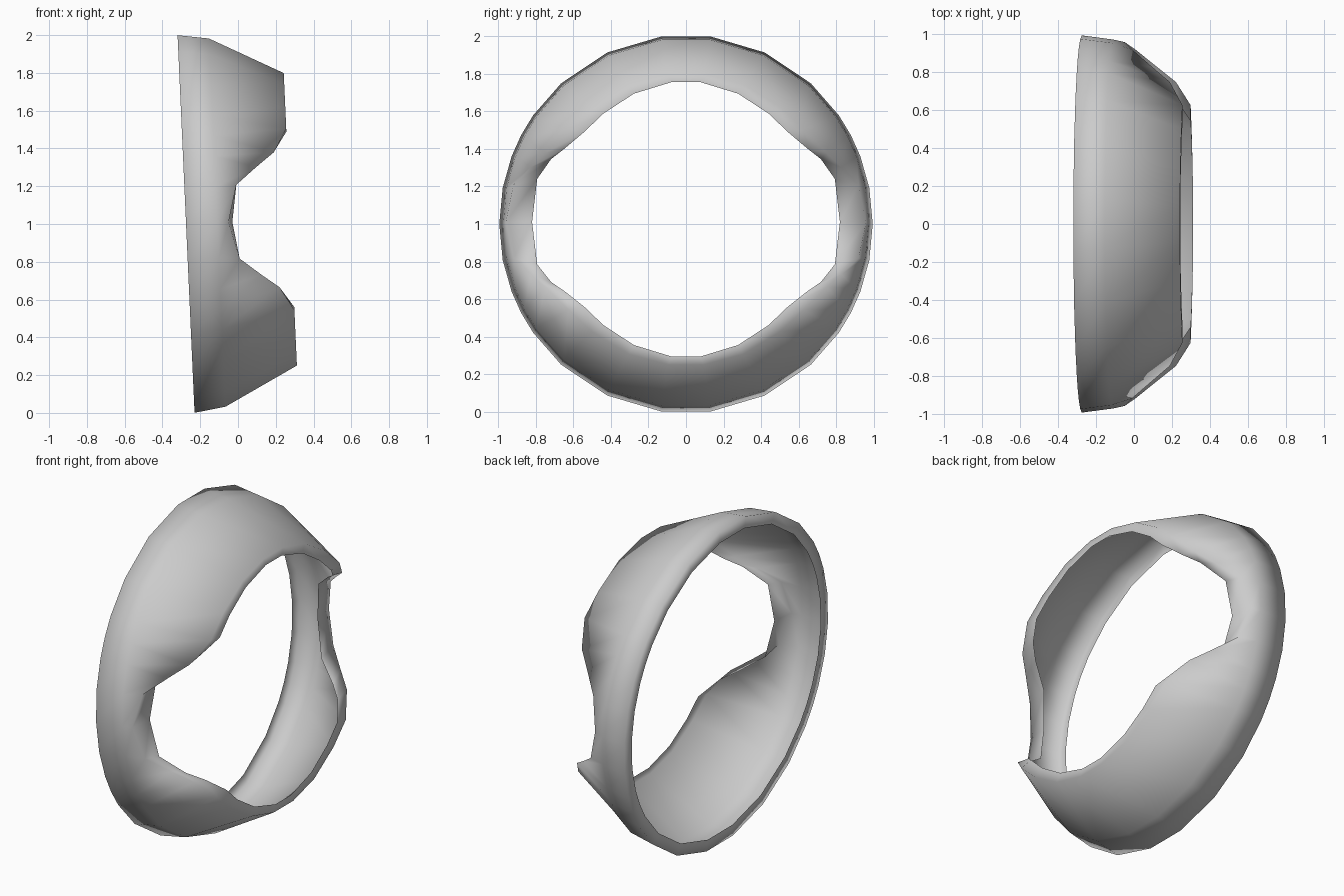
import bpy, bmesh
from math import sin, cos, radians

if "Cube" in bpy.data.objects:
    bpy.data.objects.remove(bpy.data.objects["Cube"])

TILT = 0.045          # slight lean of the ring about y
BACK = -0.275         # x of the rear rim

# one quarter, top to side: rim angle, then front flange outside and inside as (angle, x, radius)
QUARTER = [
    (7.5, (7, 0.277, 0.78), (6, 0.277, 0.735)),
    (25, (23, 0.277, 0.78), (22.5, 0.277, 0.725)),
    (42, (40, 0.277, 0.78), (38, 0.277, 0.715)),
    (55, (52.5, 0.277, 0.79), (49.5, 0.277, 0.715)),
    (62, (64.5, 0.205, 0.83), (59.5, 0.212, 0.75)),
    (69, (71, 0.11, 0.875), (65.5, 0.13, 0.79)),
    (79, (78, 0.0, 0.94), (74, 0.005, 0.825)),
    (90, (90, -0.05, 0.96), (90, -0.03, 0.82)),
]


def reflect(station, total):
    """Mirror a station's angles."""
    a, out, inn = station
    return (total - a, (total - out[0], *out[1:]), (total - inn[0], *inn[1:]))


def point(angle, u, r, squash=1.0):
    """Ring coordinates to leaning world coordinates."""
    y, z = r * squash * sin(radians(angle)), r * cos(radians(angle))
    return (u - TILT * z, y, 1 + z + TILT * (u - BACK))


half = QUARTER + [reflect(s, 180) for s in QUARTER[-2::-1]]
full = half + [reflect(s, 360) for s in half[::-1]]

# thin sheet: rear lip, rear rim, shoulder, front edge, inward front flange
bm = bmesh.new()
sections = []
for a, out, inn in full:
    pts = [
        point(a, BACK, 0.937, 0.985),
        point(a, BACK, 1.008, 0.987),
        point(a, -0.11, 0.983, 0.99),
        point(*out),
        point(*inn),
    ]
    sections.append([bm.verts.new(p) for p in pts])

for s, t in zip(sections, sections[1:] + sections[:1]):
    for i in range(4):
        bm.faces.new((s[i], s[i + 1], t[i + 1], t[i]))
bmesh.ops.recalc_face_normals(bm, faces=bm.faces[:])

mesh = bpy.data.meshes.new("ring_shell")
bm.to_mesh(mesh)
bm.free()
ring = bpy.data.objects.new("ring_shell", mesh)
bpy.context.collection.objects.link(ring)

# softly rounded edges all over
bpy.context.view_layer.objects.active = ring
ring.select_set(True)
bpy.ops.object.shade_smooth_by_angle(angle=radians(150))
